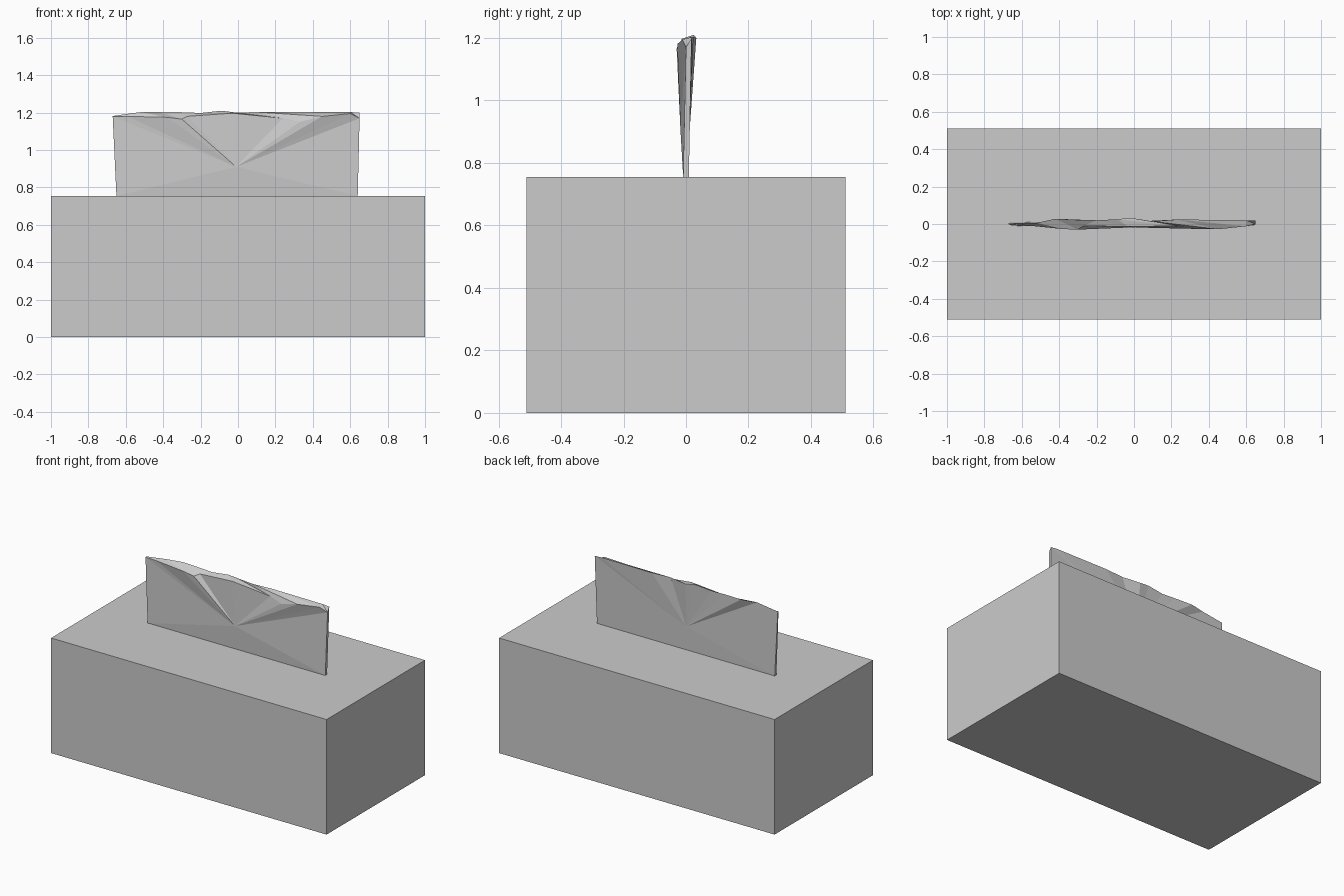
import bpy, bmesh, math

if "Cube" in bpy.data.objects:
    bpy.data.objects.remove(bpy.data.objects["Cube"])

BOX_TOP = 0.755


def new_object(name, bm):
    bmesh.ops.recalc_face_normals(bm, faces=bm.faces)
    mesh = bpy.data.meshes.new(name)
    bm.to_mesh(mesh)
    bm.free()
    obj = bpy.data.objects.new(name, mesh)
    bpy.context.collection.objects.link(obj)
    return obj


# Cardboard box
bm = bmesh.new()
bmesh.ops.create_cube(bm, size=1)
for v in bm.verts:
    v.co.x *= 2
    v.co.y *= 1.02
    v.co.z = (v.co.z + 0.5) * BOX_TOP
new_object("tissue_box", bm)

# Oval opening panel, flush with the box top
bm = bmesh.new()
oval = [bm.verts.new((0.645 * math.cos(math.tau * i / 64),
                      0.20 * math.sin(math.tau * i / 64), BOX_TOP + 0.001))
        for i in range(64)]
bm.faces.new(oval)
new_object("oval_opening", bm)

# Tissue: two pleated sheets fanning out from a pinch point, joined along the rim
base_x = (0.64, 0.35, -0.37, -0.65)
front_rim = [(-0.67, -0.002, 1.18), (-0.59, -0.006, 1.18), (-0.38, -0.027, 1.175),
             (-0.30, -0.030, 1.165), (-0.27, -0.010, 1.18), (-0.03, -0.014, 1.197),
             (0.24, -0.010, 1.17), (0.33, -0.026, 1.15), (0.45, -0.028, 1.18),
             (0.60, -0.012, 1.195), (0.65, 0.000, 1.17)]
back_rim = [(-0.67, 0.005, 1.182), (-0.52, 0.006, 1.203), (-0.42, 0.028, 1.203),
            (-0.30, 0.022, 1.202), (-0.20, 0.020, 1.198), (-0.09, 0.025, 1.21),
            (-0.02, 0.033, 1.20), (0.10, 0.014, 1.203), (0.23, 0.024, 1.203),
            (0.60, 0.020, 1.203), (0.65, 0.018, 1.20)]

bm = bmesh.new()


def add_sheet(rim, apex, base_y):
    top = [bm.verts.new(p) for p in rim]
    bottom = [bm.verts.new((x, base_y, BOX_TOP)) for x in base_x]
    loop = top + bottom
    centre = bm.verts.new(apex)
    for a, b in zip(loop, loop[1:] + loop[:1]):
        bm.faces.new((centre, a, b))
    return top, bottom


front_top, front_base = add_sheet(front_rim, (-0.01, -0.018, 0.91), -0.009)
back_top, back_base = add_sheet(back_rim, (-0.01, 0.012, 0.91), 0.009)

# Rim strip and narrow side edges
for i in range(len(front_top) - 1):
    f0, f1, b0, b1 = front_top[i], front_top[i + 1], back_top[i], back_top[i + 1]
    bm.faces.new((f0, f1, b0))
    bm.faces.new((f1, b1, b0))
for t, k in ((0, -1), (-1, 0)):
    bm.faces.new((front_top[t], back_top[t], back_base[k]))
    bm.faces.new((front_top[t], back_base[k], front_base[k]))
new_object("tissue", bm)
